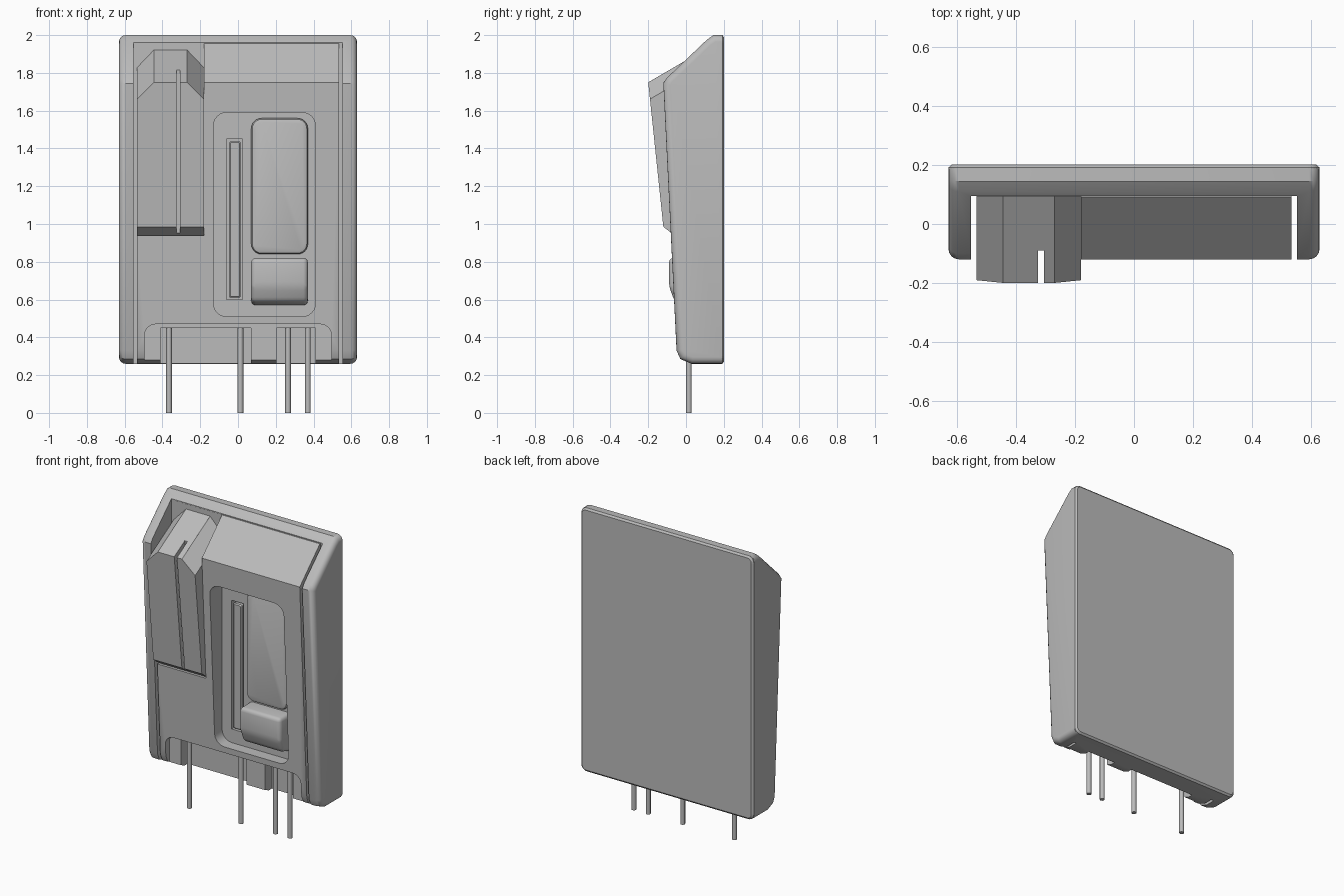
import bpy, bmesh, math

old = bpy.data.objects.get("Cube")
if old:
    bpy.data.objects.remove(old, do_unlink=True)

GREY = (0.5, 0.5, 0.5, 1)
grey = bpy.data.materials.new("plain_grey")
grey.diffuse_color = GREY
grey.use_nodes = True
grey.node_tree.nodes["Principled BSDF"].inputs["Base Color"].default_value = GREY


def finish(name, bm):
    bmesh.ops.recalc_face_normals(bm, faces=bm.faces)
    mesh = bpy.data.meshes.new(name)
    bm.to_mesh(mesh)
    bm.free()
    mesh.materials.append(grey)
    obj = bpy.data.objects.new(name, mesh)
    bpy.context.collection.objects.link(obj)
    return obj


def activate(obj):
    bpy.ops.object.select_all(action='DESELECT')
    obj.select_set(True)
    bpy.context.view_layer.objects.active = obj


def smooth(obj):
    activate(obj)
    bpy.ops.object.shade_smooth_by_angle(angle=math.radians(32))


def loft(name, loops):
    """Solid between closed loops of points, capped at both ends."""
    bm = bmesh.new()
    rings = [[bm.verts.new(p) for p in loop] for loop in loops]
    n = len(rings[0])
    for a, b in zip(rings, rings[1:]):
        for i in range(n):
            j = (i + 1) % n
            bm.faces.new((a[i], a[j], b[j], b[i]))
    bm.faces.new(rings[0])
    bm.faces.new(rings[-1])
    return finish(name, bm)


def side_prism(name, profile, x0, x1):
    """A (y, z) profile pulled along x."""
    return loft(name, [[(x, y, z) for y, z in profile] for x in (x0, x1)])


def box(name, x0, x1, y0, y1, z0, z1):
    return side_prism(name, [(y0, z0), (y1, z0), (y1, z1), (y0, z1)], x0, x1)


def rounded_block(name, x0, x1, z0, z1, r, levels):
    """Rounded rectangle stacked along y; levels are (y, inset)."""
    loops = []
    for y, s in levels:
        rr, loop = max(r - s, 0.005), []
        corners = [(x1, z1, -1, -1), (x0, z1, 1, -1), (x0, z0, 1, 1), (x1, z0, -1, 1)]
        for k, (cx, cz, dx, dz) in enumerate(corners):
            for i in range(7):
                a = math.radians(k * 90 + i * 15)
                loop.append((cx + dx * (s + rr) + rr * math.cos(a), y,
                             cz + dz * (s + rr) + rr * math.sin(a)))
        loops.append(loop)
    return loft(name, loops)


def cut(obj, cutter):
    mod = obj.modifiers.new("cut", 'BOOLEAN')
    mod.operation, mod.solver, mod.object = 'DIFFERENCE', 'EXACT', cutter
    activate(obj)
    bpy.ops.object.modifier_apply(modifier=mod.name)
    bpy.data.objects.remove(cutter, do_unlink=True)


def bevel(obj, width, segments, rule=lambda e: True):
    bm = bmesh.new()
    bm.from_mesh(obj.data)
    bmesh.ops.bevel(bm, geom=[e for e in bm.edges if rule(e)], offset=width,
                    segments=segments, profile=0.5, affect='EDGES', clamp_overlap=False)
    bm.to_mesh(obj.data)
    bm.free()


# Outer shell: rounded side profile, hollowed to leave two rails and a back
shell = side_prism("outer_shell", [
    (0.187, 0.26), (0.187, 2), (0.145, 2), (0.11, 1.975), (-0.1, 1.775),
    (-0.12, 1.745), (-0.05, 0.33), (-0.03, 0.285), (0.03, 0.26)], -0.63, 0.63)
bevel(shell, 0.035, 4, lambda e: abs(e.verts[0].co.x - e.verts[1].co.x) < 0.01
      and min(v.co.y for v in e.verts) < 0.18)
cut(shell, box("hollow", -0.553, 0.553, -1, 0.095, -1, 3))
smooth(shell)

# Back plate with a chamfered rim
rounded_block("back_plate", -0.63, 0.63, 0.26, 2, 0.04,
              [(0.185, 0), (0.192, 0), (0.202, 0.012)])

# Front panel, following the slope of the rails
panel = side_prism("front_panel", [
    (0.1, 0.262), (0.1, 1.955), (0.09, 1.955), (-0.12, 1.75),
    (-0.046, 0.33), (-0.025, 0.285), (0.03, 0.262)], -0.535, 0.535)
cut(panel, box("clip_bay", -1, -0.18, -1, 0.094, 0.94, 3))
cut(panel, rounded_block("tray", -0.13, 0.41, 0.51, 1.59, 0.07, [(-1, 0), (0.02, 0)]))
cut(panel, box("slot", -0.06, 0.025, -1, 0.06, 0.6, 1.45))
cut(panel, rounded_block("mouth", -0.495, 0.495, -1, 0.47, 0.06, [(-1, 0), (-0.01, 0)]))
for x0, x1 in ((-0.41, 0.07), (0.205, 0.41)):
    cut(panel, box("pin_pocket", x0, x1, -1, 0.06, -1, 0.45))
smooth(panel)

# Clip with sloped top, cut corners and a narrow groove
clip = side_prism("clip", [
    (0.095, 0.94), (0.095, 1.922), (-0.2, 1.75), (-0.12, 0.985), (-0.06, 0.94)],
    -0.535, -0.18)
for side in (-1, 1):
    # Corner wedge leaning back with the sloped top
    cx = -0.3575
    loops = []
    for y, drop in ((-0.4, -0.117), (0.2, 0.233)):
        loops.append([(cx + side * px, y, z + drop) for px, z in
                      ((0.088, 1.75), (0.36, 1.465), (0.36, 2.6), (0.088, 2.6))])
    cut(clip, loft("corner_wedge", loops))
cut(clip, side_prism("groove", [
    (-0.09, 2.2), (-0.09, 1.81), (-0.075, 0.9), (-0.5, 0.9), (-0.5, 2.2)],
    -0.326, -0.306))

# Tray fittings: slot strip, slider and button
rounded_block("slot_strip", -0.047, 0.013, 0.61, 1.437, 0.008,
              [(0.06, 0), (0.022, 0), (0.015, 0.006)])
slider = rounded_block("slider", 0.07, 0.37, 0.84, 1.56, 0.055,
                       [(0.021, 0), (-0.005, 0), (-0.015, 0.006), (-0.02, 0.02)])
smooth(slider)
button = side_prism("button", [
    (0.03, 0.57), (0.03, 0.82), (-0.09, 0.82), (-0.09, 0.67), (-0.06, 0.59), (0, 0.57)],
    0.07, 0.37)
bevel(button, 0.024, 3, lambda e: min(v.co.y for v in e.verts) < 0.02)
smooth(button)

# Contact pins
for x in (-0.365, 0.013, 0.265, 0.37):
    bpy.ops.mesh.primitive_cylinder_add(vertices=16, radius=0.015, depth=0.45,
                                        location=(x, 0.015, 0.225))
    pin = bpy.context.object
    pin.name = "contact_pin"
    pin.data.materials.append(grey)
    smooth(pin)
